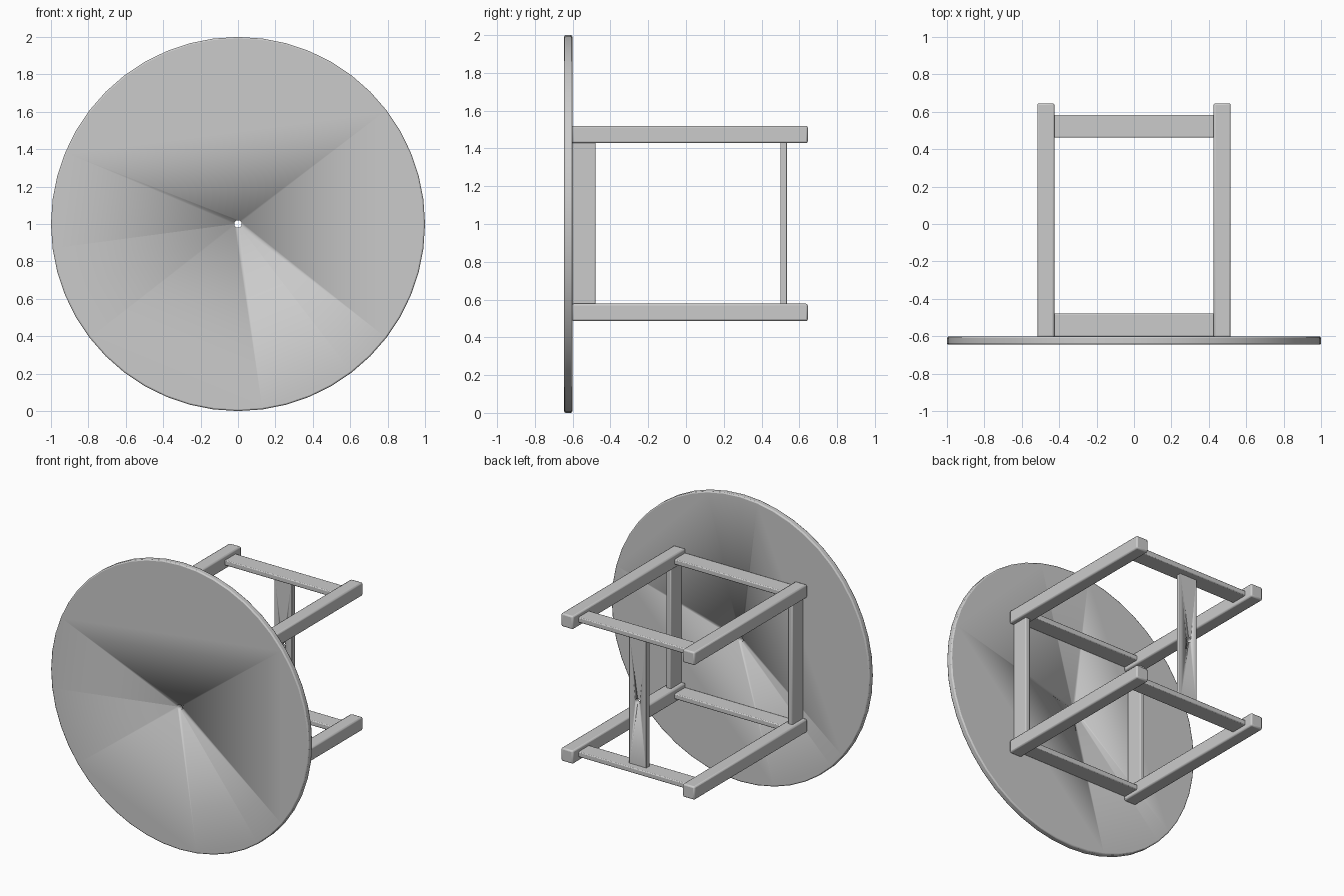
import bpy, bmesh, math
from mathutils import Matrix

if "Cube" in bpy.data.objects:
    bpy.data.objects.remove(bpy.data.objects["Cube"])

ZC = 1.0       # height of the table axis (table lies on its side)
LEG = 0.471    # leg offset from the axis
W = 0.092      # leg thickness


def finish(name, bm, bevel, segments=2):
    me = bpy.data.meshes.new(name)
    bm.to_mesh(me)
    bm.free()
    ob = bpy.data.objects.new(name, me)
    bpy.context.collection.objects.link(ob)
    if bevel:
        mod = ob.modifiers.new("soft_edges", 'BEVEL')
        mod.width = bevel
        mod.segments = segments
        mod.limit_method = 'ANGLE'
        mod.angle_limit = math.radians(40)
    bpy.ops.object.select_all(action='DESELECT')
    ob.select_set(True)
    bpy.context.view_layer.objects.active = ob
    bpy.ops.object.shade_smooth_by_angle(angle=math.radians(40))
    return ob


def bar(name, center, size, bevel=0.006):
    bm = bmesh.new()
    bmesh.ops.create_cube(bm, size=1)
    bmesh.ops.scale(bm, vec=size, verts=bm.verts)
    bmesh.ops.translate(bm, vec=center, verts=bm.verts)
    return finish(name, bm, bevel)


def disc(name, radius, y0, y1, sides, bevel):
    bm = bmesh.new()
    bmesh.ops.create_cone(bm, cap_ends=True, segments=sides, radius1=radius,
                          radius2=radius, depth=y1 - y0)
    bmesh.ops.transform(bm, verts=bm.verts,
                        matrix=Matrix.Translation((0, (y0 + y1) / 2, ZC))
                        @ Matrix.Rotation(math.pi / 2, 4, 'X'))
    return finish(name, bm, bevel)


# round top, facing the front
top = disc("table_top", 1.0, -0.645, -0.602, 48, 0.008)

# four legs pointing backwards
for sx in (-1, 1):
    for sz in (-1, 1):
        bar("leg", (sx * LEG, 0.02, ZC + sz * LEG + 0.003),
            (W, 1.25, W), 0.01)

span = 2 * LEG - W + 0.02
for s in (-1, 1):
    # aprons under the top, on all four sides
    bar("apron_long", (0, -0.54, ZC + s * LEG + 0.003), (span, 0.122, 0.036))
    bar("apron_side", (s * LEG, -0.54, ZC), (0.036, 0.122, span))
    # stretchers near the feet
    bar("stretcher", (0, 0.523, ZC + s * LEG + 0.003), (span, 0.122, 0.036))

# cross stretcher joining the two foot stretchers
middle = bar("middle_stretcher", (0, 0.517, ZC), (0.135, 0.036, 2 * LEG - 0.02), 0.004)

# small centre hole through the top and the middle stretcher
cutter = disc("hole_cutter", 0.02, -0.8, 0.8, 12, 0)
cutter.hide_render = True
cutter.hide_set(True)
for ob in (top, middle):
    mod = ob.modifiers.new("centre_hole", 'BOOLEAN')
    mod.object = cutter
    mod.operation = 'DIFFERENCE'
    mod.solver = 'EXACT'
